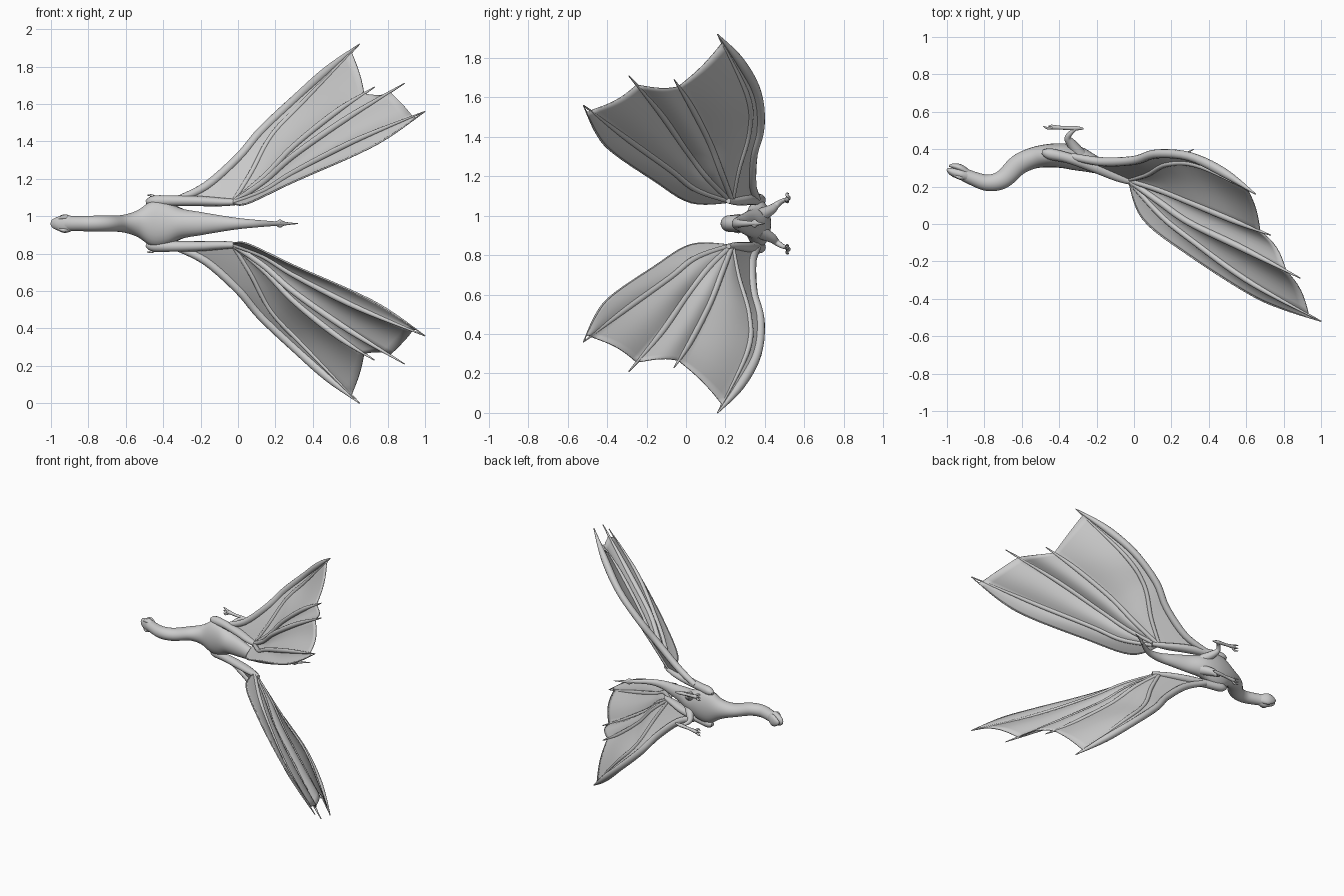
import bpy, bmesh, math
from mathutils import Vector

MID = 0.96  # height of the symmetry plane

cube = bpy.data.objects.get("Cube")
if cube:
    bpy.data.objects.remove(cube)

skin = bpy.data.materials.new("grey_skin")
skin.use_nodes = True
skin.diffuse_color = (0.6, 0.6, 0.6, 1)
skin.node_tree.nodes["Principled BSDF"].inputs["Base Color"].default_value = (0.6, 0.6, 0.6, 1)


def spline(pts, n):
    """Sample n + 1 points evenly along a smooth curve through tuples of any size."""
    ext = [pts[0]] + list(pts) + [pts[-1]]
    out = []
    for i in range(n + 1):
        s = i / n * (len(pts) - 1)
        k = min(int(s), len(pts) - 2)
        t = s - k
        out.append([0.5 * (2 * b + (c - a) * t + (2 * a - 5 * b + 4 * c - d) * t * t
                           + (3 * b - a - 3 * c + d) * t ** 3)
                    for a, b, c, d in zip(*ext[k:k + 4])])
    return out


def finish(name, bm, mirror):
    bmesh.ops.recalc_face_normals(bm, faces=bm.faces)
    for v in bm.verts:
        v.co.z -= MID
    mesh = bpy.data.meshes.new(name)
    bm.to_mesh(mesh)
    bm.free()
    mesh.materials.append(skin)
    ob = bpy.data.objects.new(name, mesh)
    bpy.context.collection.objects.link(ob)
    ob.location.z = MID
    bpy.ops.object.select_all(action='DESELECT')
    ob.select_set(True)
    bpy.context.view_layer.objects.active = ob
    bpy.ops.object.shade_smooth_by_angle(angle=math.radians(60))
    if mirror:
        m = ob.modifiers.new("mirror", 'MIRROR')
        m.use_axis = (False, False, True)
        m.use_clip = False
        m.use_mirror_merge = False
    return ob


def tube(name, pts, sides=12, n=32, mirror=True):
    """Tapered tube; each point is x, y, z, half width along z, half depth."""
    pts = [p if len(p) == 5 else (*p, p[3]) for p in pts]
    path = spline(pts, n)
    bm = bmesh.new()
    rings = []
    for i, p in enumerate(path):
        a, b = path[max(i - 1, 0)], path[min(i + 1, n)]
        tan = (Vector(b[:3]) - Vector(a[:3])).normalized()
        side = Vector((0, 0, 1))
        side = (side - tan * side.dot(tan)).normalized()
        up = tan.cross(side)
        w, d = max(p[3], 0.001), max(p[4], 0.001)
        rings.append([bm.verts.new(Vector(p[:3]) + side * w * math.cos(q) + up * d * math.sin(q))
                      for q in (math.tau * k / sides for k in range(sides))])
    for r, s in zip(rings, rings[1:]):
        for k in range(sides):
            j = (k + 1) % sides
            bm.faces.new((r[k], r[j], s[j], s[k]))
    bm.faces.new(rings[0])
    bm.faces.new(rings[-1])
    return finish(name, bm, mirror)


# Neck, torso and tail
tube("body", [
    (-.93, .275, MID, .04, .034), (-.86, .243, MID, .04, .038), (-.78, .22, MID, .042, .044),
    (-.7, .24, MID, .043, .05), (-.62, .315, MID, .046, .055), (-.54, .352, MID, .07, .057),
    (-.46, .365, MID, .12, .062), (-.38, .365, MID, .115, .066), (-.3, .35, MID, .08, .065),
    (-.2, .315, MID, .062, .045), (-.1, .285, MID, .045, .036), (0, .26, MID, .03, .028),
    (.1, .27, MID, .02, .018), (.2, .33, MID, .012, .012), (.25, .365, MID, .008, .008)],
    sides=24, n=80, mirror=False)
tube("tail_tip", [(.2, .33, MID, .008), (.225, .348, MID, .022, .009),
                  (.25, .364, MID, .01, .008), (.32, .4, MID, .002)], n=16, mirror=False)

# Head with separate jaws and brow bumps
tube("upper_jaw", [(-.88, .25, MID, .036, .03), (-.925, .266, MID, .05, .03),
                   (-.965, .277, MID, .036, .024), (-.99, .288, MID, .024, .014),
                   (-1, .294, MID, .008, .004)], sides=16, n=20, mirror=False)
tube("lower_jaw", [(-.89, .275, MID, .032, .018), (-.93, .3, MID, .042, .02),
                   (-.965, .31, MID, .028, .014), (-.988, .311, MID, .008, .005)],
     sides=16, n=16, mirror=False)
tube("brow", [(-.96, .262, .985, .006), (-.93, .25, .995, .012), (-.89, .248, .985, .004)], n=10)

# Legs, feet and toes
tube("leg", [(-.29, .37, 1.0, .036), (-.335, .43, 1.03, .026), (-.355, .46, 1.055, .017),
             (-.335, .49, 1.075, .012), (-.31, .512, 1.08, .011)], n=20)
tube("foot", [(-.27, .51, 1.075, .004), (-.31, .512, 1.08, .012), (-.38, .514, 1.085, .01),
              (-.44, .518, 1.09, .013), (-.455, .518, 1.092, .008)], n=16)
for i, spread in enumerate((-.02, 0, .02)):
    tube(f"toe_{i + 1}", [(-.43, .516, 1.09, .008), (-.46, .512, 1.09 + spread, .007),
                          (-.485, .522, 1.092 + spread, .002)], sides=8, n=8)

# Wing ribs from the leading edge round to the trailing edge
WRIST = (-.03, .235, 1.07)
TIP = (.65, .16, 1.92)
ribs = {
    "leading_edge": [(-.33, .36, 1.085), (-.17, .333, 1.16), (0, .34, 1.31), (.12, .375, 1.45),
                     (.3, .36, 1.62), (.48, .275, 1.78), TIP],
    "first_finger": [WRIST, (.07, .265, 1.23), (.18, .32, 1.43), (.35, .31, 1.61), TIP],
    "second_finger": [WRIST, (.14, .18, 1.21), (.3, .115, 1.375), (.53, .02, 1.56), (.73, -.06, 1.69)],
    "third_finger": [WRIST, (.14, .115, 1.185), (.3, .005, 1.325), (.58, -.13, 1.52), (.89, -.29, 1.71)],
    "fourth_finger": [WRIST, (.14, .05, 1.135), (.3, -.08, 1.235), (.62, -.31, 1.4), (1, -.52, 1.56)],
    "trailing_edge": [WRIST, (.05, .025, 1.068), (.3, -.17, 1.185), (.62, -.375, 1.325),
                      (.8, -.455, 1.42), (1, -.52, 1.56)],
}
reach = [.96, .95, .91, .92, .94, .94]  # how far the skin runs along each rib
thick = [.024, .014, .017, .018, .016, .005]

for (name, pts), r in zip(ribs.items(), thick):
    last = len(pts) - 1
    tube("wing_" + name, [(*p, r * (.8 if i == 0 else 1) if i < last else .003)
                          for i, p in enumerate(pts)], n=30)

# Upper arm and wrist joint
tube("wing_arm", [(-.49, .385, 1.075, .012), (-.45, .375, 1.08, .03), (-.35, .352, 1.082, .028),
                  (-.2, .305, 1.08, .027, .034), (-.08, .255, 1.075, .022, .03),
                  (.02, .215, 1.075, .013)], n=28)

# Wing skin, slack between neighbouring ribs
ROWS, COLS = 28, 8
lines = []
for pts, f in zip(ribs.values(), reach):
    fine = spline(pts, 100)
    lines.append([Vector(fine[round(100 * f * i / ROWS)]) for i in range(ROWS + 1)])
under = Vector((.67, .58, -.46))
slack = [0, .016, .03, .026, .006]
bm = bmesh.new()
grid = []
for i in range(ROWS + 1):
    row = []
    for g in range(len(lines) - 1):
        a, b = lines[g][i], lines[g + 1][i]
        for c in range(COLS + (g == len(lines) - 2)):
            t = c / COLS
            dip = slack[g] * math.sin(math.pi * t) * math.sin(math.pi * min(1, i / ROWS) * .6)
            row.append(bm.verts.new(a.lerp(b, t) + under * dip))
    grid.append(row)
for r, s in zip(grid, grid[1:]):
    for k in range(len(r) - 1):
        bm.faces.new((r[k], r[k + 1], s[k + 1], s[k]))
bmesh.ops.remove_doubles(bm, verts=bm.verts, dist=.0005)
skin_sheet = finish("wing_skin", bm, True)
solid = skin_sheet.modifiers.new("thickness", 'SOLIDIFY')
solid.thickness = .006
solid.offset = 0
